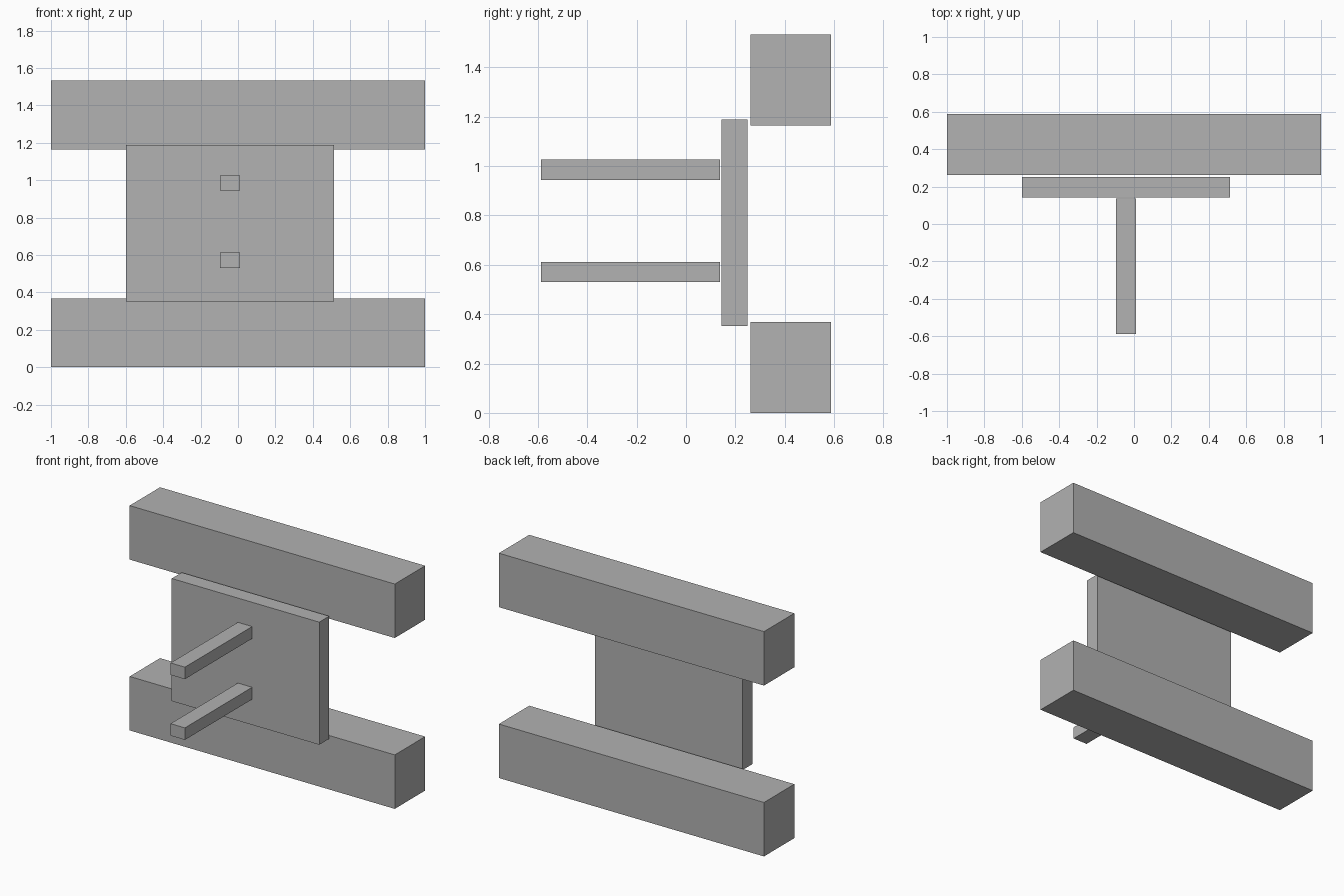
import bpy
import bmesh
from mathutils import Vector

cube = bpy.data.objects.get("Cube")
if cube:
    bpy.data.objects.remove(cube, do_unlink=True)

# Single plain grey
grey = bpy.data.materials.new("grey")
grey.use_nodes = True
colour = (0.445, 0.445, 0.445, 1.0)
grey.diffuse_color = colour
grey.node_tree.nodes["Principled BSDF"].inputs["Base Color"].default_value = colour


def box(name, x, y, z):
    """Box spanning the given (min, max) range on each axis."""
    low, high = (Vector(corner) for corner in zip(x, y, z))
    size = high - low
    bm = bmesh.new()
    bmesh.ops.create_cube(bm, size=1.0)
    bmesh.ops.scale(bm, vec=size, verts=bm.verts)
    mesh = bpy.data.meshes.new(name)
    bm.to_mesh(mesh)
    bm.free()
    mesh.materials.append(grey)
    obj = bpy.data.objects.new(name, mesh)
    obj.location = (low + high) / 2
    bpy.context.collection.objects.link(obj)
    return obj


# Two long horizontal beams at the back
for name, z in (("lower_beam", (0.0, 0.368)), ("upper_beam", (1.165, 1.533))):
    box(name, (-1.0, 1.0), (0.261, 0.588), z)

# Flat plate in front of the beams, slightly off centre
box("plate", (-0.6, 0.513), (0.143, 0.25), (0.352, 1.188))

# Two rods reaching forward from the plate
for name, z in (("lower_rod", (0.53, 0.612)), ("upper_rod", (0.944, 1.026))):
    box(name, (-0.097, 0.011), (-0.588, 0.137), z)
